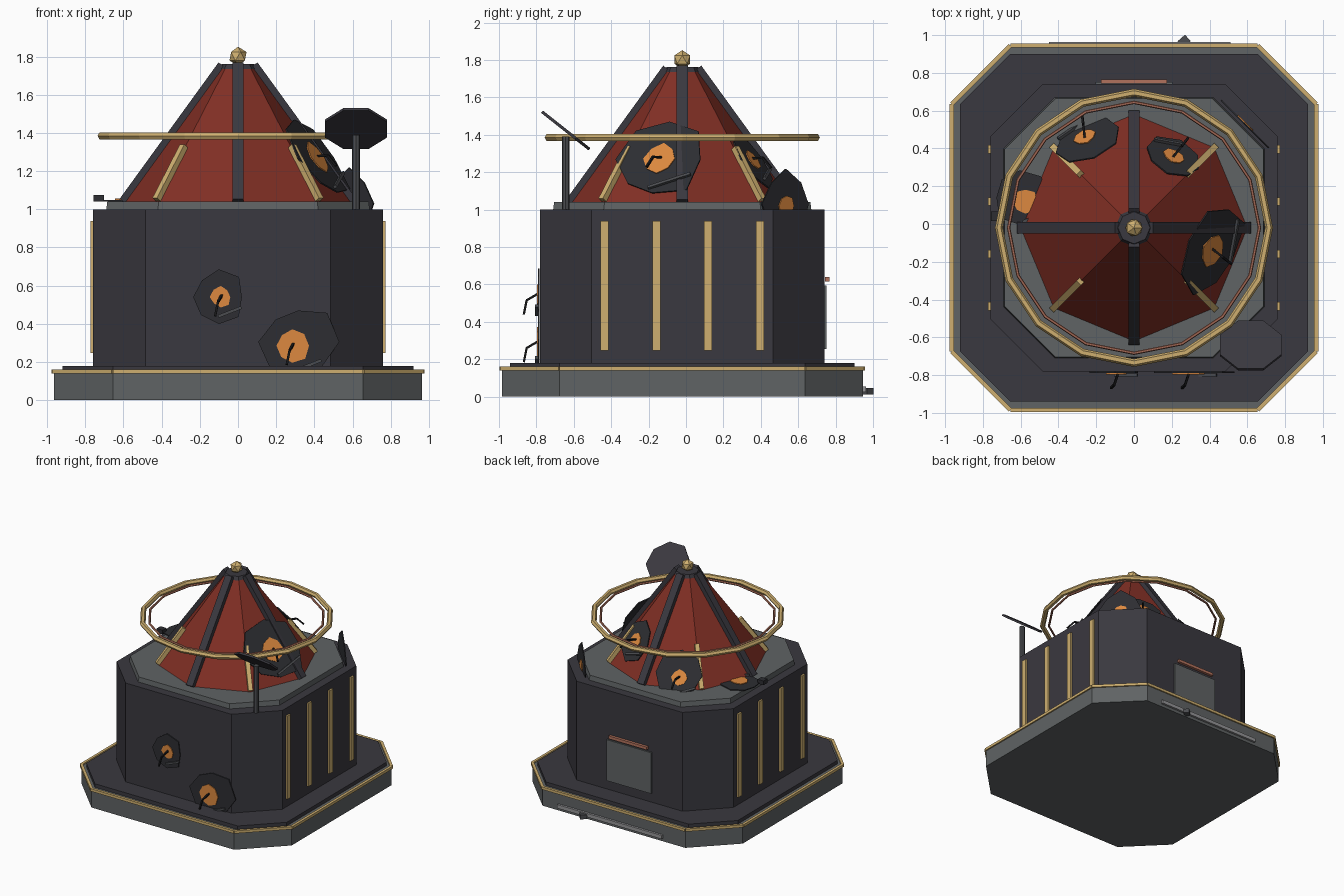
import bpy, bmesh, math, random
from mathutils import Vector

if "Cube" in bpy.data.objects:
    bpy.data.objects.remove(bpy.data.objects["Cube"])

CY = -0.02  # the building's axis, the rear debris pushes it slightly forward


def material(name, *rgb):
    m = bpy.data.materials.new(name)
    m.use_nodes = True
    m.diffuse_color = (*rgb, 1)
    m.node_tree.nodes["Principled BSDF"].inputs["Base Color"].default_value = (*rgb, 1)
    return m


WALL = material("dark_wall", 0.042, 0.040, 0.050)
STONE = material("grey_stone", 0.115, 0.125, 0.128)
RED = material("red_roof", 0.22, 0.028, 0.018)
GOLD = material("gold_trim", 0.62, 0.43, 0.16)
COPPER = material("copper", 0.45, 0.17, 0.11)
EMBER = material("ember_orange", 0.72, 0.25, 0.05)
SCORCH = material("scorch", 0.026, 0.027, 0.032)
STEEL = material("steel", 0.07, 0.073, 0.08)
PALE = material("pale_metal", 0.30, 0.30, 0.31)
SOOT = material("soot_wire", 0.008, 0.008, 0.009)


def loft(name, rings, mat):
    """Skin a stack of equal-length point rings and cap both ends."""
    bm = bmesh.new()
    loops = [[bm.verts.new(p) for p in ring] for ring in rings]
    n = len(loops[0])
    for a, b in zip(loops, loops[1:]):
        for i in range(n):
            j = (i + 1) % n
            bm.faces.new((a[i], a[j], b[j], b[i]))
    bm.faces.new(loops[0][::-1])
    bm.faces.new(loops[-1])
    bmesh.ops.recalc_face_normals(bm, faces=bm.faces)
    mesh = bpy.data.meshes.new(name)
    bm.to_mesh(mesh)
    bm.free()
    mesh.materials.append(mat)
    ob = bpy.data.objects.new(name, mesh)
    bpy.context.collection.objects.link(ob)
    return ob


def octagon(half, corner, z):
    """Square with cut corners, centred on the building axis."""
    quarter = [(half, -corner), (half, corner)]
    pts = []
    for _ in range(4):
        pts += quarter
        quarter = [(-y, x) for x, y in quarter]
    return [Vector((x, y + CY, z)) for x, y in pts]


def circle(r, z, n=8):
    return [Vector((r * math.cos(math.tau * i / n), r * math.sin(math.tau * i / n) + CY, z))
            for i in range(n)]


def bar(name, a, b, w, h, mat, up=(0, 0, 1)):
    """Rectangular bar from a to b, w across and h along up."""
    a, b = Vector(a), Vector(b)
    side = (b - a).cross(Vector(up)).normalized()
    top = side.cross(b - a).normalized()
    corners = [side * (s * w / 2) + top * (t * h / 2) for s, t in ((-1, -1), (1, -1), (1, 1), (-1, 1))]
    return loft(name, [[p + c for c in corners] for p in (a, b)], mat)


def box(name, centre, size, mat):
    x, y, z = centre
    return bar(name, (x - size[0] / 2, y, z), (x + size[0] / 2, y, z), size[1], size[2], mat)


def frame(n):
    """Right and up directions on a surface with normal n."""
    n = Vector(n).normalized()
    u = Vector((0, 0, 1)).cross(n)
    u = u.normalized() if u.length > 0.01 else Vector((1, 0, 0))
    return u, n.cross(u), n


# Plinth with gilded edge
loft("plinth", [octagon(0.965, 0.655, 0), octagon(0.965, 0.655, 0.15)], STONE)
rim = octagon(0.965, 0.655, 0.15)
for i, p in enumerate(rim):
    bar(f"plinth_trim_{i}", p, rim[(i + 1) % 8], 0.022, 0.022, GOLD)
loft("plinth_step", [octagon(0.92, 0.655, 0.15), octagon(0.92, 0.655, 0.18)], WALL)

# Main walls and roof deck
loft("walls", [octagon(0.76, 0.485, 0.18), octagon(0.76, 0.485, 1.0)], WALL)
loft("roof_deck", [octagon(0.69, 0.42, 1.0), octagon(0.685, 0.415, 1.04)], STONE)
for side in (-1, 1):
    for k in range(4):
        box(f"wall_strip_{side}_{k}", (side * 0.762, CY + (k - 1.5) * 0.277, 0.593),
            (0.024, 0.043, 0.69), GOLD)

# Rear door, lintel and fallen debris
box("door", (0, 0.742, 0.425), (0.41, 0.02, 0.34), STONE)
box("door_lintel", (0, 0.755, 0.627), (0.35, 0.022, 0.024), COPPER)
box("fallen_rail", (0.03, 0.948, 0.04), (0.96, 0.03, 0.03), PALE)
bar("rubble", (0.245, 0.95, 0.028), (0.285, 0.985, 0.028), 0.045, 0.035, STEEL)
box("deck_rubble", (-0.73, 0.04, 1.058), (0.055, 0.05, 0.035), SCORCH)

# Spire with ribs, corner braces, cap and finial
loft("spire", [circle(0.6, 1.04), circle(0.085, 1.75)], RED)
loft("spire_cap", [circle(0.1, 1.735), circle(0.085, 1.762)], WALL)


def on_spire(angle, z, lift=0.0):
    r = 0.6 - (z - 1.04) * 0.725 + lift
    return Vector((r * math.cos(angle), r * math.sin(angle) + CY, z))


for k in range(4):
    a = k * math.pi / 2
    bar(f"spire_rib_{k}", on_spire(a, 1.04), on_spire(a, 1.755), 0.06, 0.05, WALL)
    a += math.pi / 4
    bar(f"spire_brace_{k}", on_spire(a, 1.05, 0.01), on_spire(a, 1.33, 0.01), 0.034, 0.035, GOLD)
bpy.ops.mesh.primitive_ico_sphere_add(subdivisions=1, radius=0.05, location=(0, CY, 1.802))
finial = bpy.context.object
finial.name = "finial"
finial.data.materials.append(GOLD)

# Floating rings
for name, r, tube, mat in (("halo_ring", 0.715, 0.021, GOLD), ("inner_ring", 0.664, 0.009, COPPER)):
    bpy.ops.mesh.primitive_torus_add(major_radius=r, minor_radius=tube, major_segments=16,
                                     minor_segments=6, location=(0, CY, 1.385))
    bpy.context.object.name = name
    bpy.context.object.data.materials.append(mat)

# Dish on a post
post = Vector((0.618, -0.643, 0))
loft("dish_post", [[post + Vector((0.021 * math.cos(k * math.pi / 4), 0.021 * math.sin(k * math.pi / 4), z))
                    for k in range(8)] for z in (1.0, 1.39)], STEEL)
u, v, n = frame((0, 0.215, 0.272))
hub = post + Vector((0, 0, 1.423))
loft("dish", [[hub + n * d + (u * math.cos(t) + v * math.sin(t)) * 0.175
               for t in [(k + 0.5) * math.pi / 4 for k in range(8)]] for d in (-0.008, 0.008)], WALL)


# Blast marks: ragged scorch plate, glowing core, torn wire and splinter
def blast(name, centre, normal, scorch_r, core_r, seed, shift=(0, 0), wire=True):
    rng = random.Random(seed)
    u, v, n = frame(normal)
    c = Vector(centre)

    def plate(part, mid, r, low, high, jitter, mat):
        spokes = [(math.tau * k / 8, r * rng.uniform(1 - jitter, 1 + jitter)) for k in range(8)]
        outline = [mid + (u * math.cos(t) + v * math.sin(t)) * q for t, q in spokes]
        loft(f"{name}_{part}", [[p + n * d for p in outline] for d in (low, high)], mat)

    def at(x, y, d):
        return c + u * x + v * y + n * d

    plate("scorch", at(*shift, 0), scorch_r, 0, 0.008, 0.15, SCORCH)
    plate("core", c, core_r, 0.008, 0.014, 0.12, EMBER)
    if wire:
        path = [at(0.005, 0.01, 0.01), at(-0.015, -0.025, 0.07), at(-0.03, -0.1, 0.085)]
        for k in range(2):
            bar(f"{name}_wire_{k}", path[k], path[k + 1], 0.012, 0.012, SOOT, u)
    s = scorch_r
    bar(f"{name}_splinter", at(-0.1 * s, -0.75 * s, 0.018), at(0.8 * s, -0.4 * s, 0.018), 0.016, 0.016, STEEL, n)


def facet(degrees):
    a = math.radians(degrees)
    return (0.837 * math.cos(a), 0.837 * math.sin(a), 0.547)


blast("front_upper_blast", (-0.09, -0.782, 0.54), (0, -1, 0), 0.135, 0.055, 1, (-0.01, 0))
blast("front_lower_blast", (0.285, -0.782, 0.285), (0, -1, 0), 0.19, 0.085, 2, (0.03, 0.02))
blast("spire_side_blast", (0.41, -0.135, 1.265), facet(-22.5), 0.25, 0.09, 3)
blast("spire_rear_blast", (0.21, 0.35, 1.26), facet(67.5), 0.165, 0.06, 4, (0, 0.01))
blast("spire_low_blast", (-0.255, 0.455, 1.115), facet(112.5), 0.17, 0.06, 5, (0, 0.03))
blast("deck_blast", (-0.575, 0.12, 1.042), (0, 0, 1), 0.145, 0.065, 6, (-0.03, 0.02), False)
blast("corner_blast", (0.58, 0.53, 1.02), (1, 1, 0), 0.18, 0.06, 7, (0, 0.01), False)
